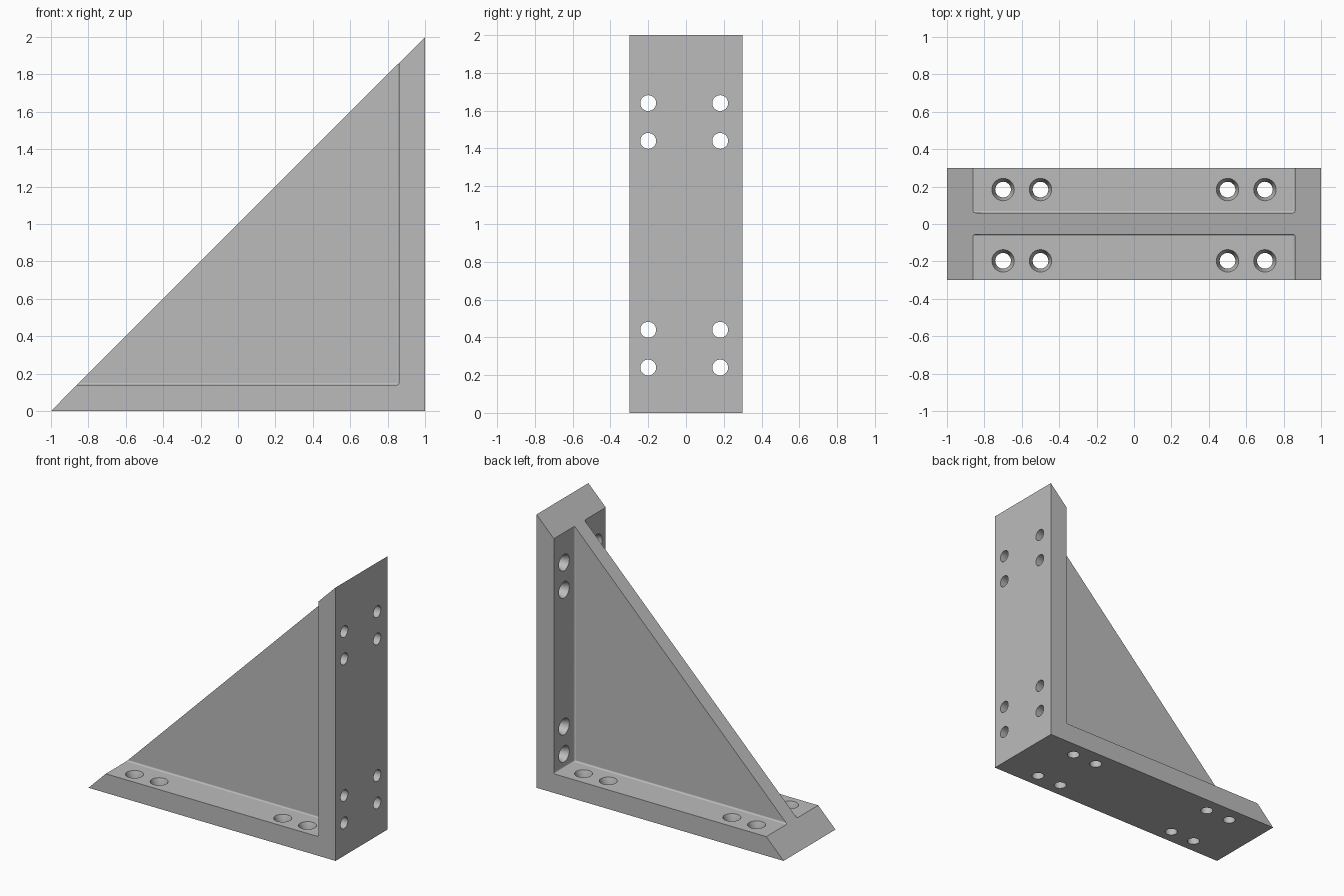
import bpy
import bmesh
from math import pi
from mathutils import Matrix, Vector

cube = bpy.data.objects.get("Cube")
if cube:
    bpy.data.objects.remove(cube, do_unlink=True)

THICK = 0.14        # plate thickness
HALF_DEPTH = 0.3
FILLET = 0.01

grey = bpy.data.materials.new("plain grey")
grey.use_nodes = True
colour = (0.5, 0.5, 0.5, 1)
grey.diffuse_color = colour
grey.node_tree.nodes["Principled BSDF"].inputs["Base Color"].default_value = colour


def make_object(name, bm):
    bmesh.ops.recalc_face_normals(bm, faces=bm.faces[:])
    mesh = bpy.data.meshes.new(name)
    bm.to_mesh(mesh)
    bm.free()
    mesh.materials.append(grey)
    obj = bpy.data.objects.new(name, mesh)
    bpy.context.collection.objects.link(obj)
    return obj


def prism(profile, y0, y1):
    """Extrude an x-z outline between two depths."""
    bm = bmesh.new()
    face = bm.faces.new([bm.verts.new((x, y0, z)) for x, z in profile])
    grown = bmesh.ops.extrude_face_region(bm, geom=[face])["geom"]
    verts = [g for g in grown if isinstance(g, bmesh.types.BMVert)]
    bmesh.ops.translate(bm, verts=verts, vec=(0, y1 - y0, 0))
    return bm


def cut(target, cutter):
    cutter.hide_render = True
    mod = target.modifiers.new("cut", "BOOLEAN")
    mod.operation = "DIFFERENCE"
    mod.solver = "EXACT"
    mod.object = cutter
    bpy.context.view_layer.objects.active = target
    bpy.ops.object.modifier_apply(modifier=mod.name)
    bpy.data.objects.remove(cutter, do_unlink=True)


# Triangular bracket body
bracket = make_object("angle_bracket", prism([(-1, 0), (1, 0), (1, 2)],
                                             -HALF_DEPTH, HALF_DEPTH))


# Side pockets, leaving a central web with a small fillet round its edges
def pocket(name, y_web, y_open):
    cx, cz = 1 - THICK, THICK
    bm = prism([(cx, cz), (cx, 2.6), (-1.6, 2.6), (-1.6, cz)], y_web, y_open)

    def near(v, x, z):
        return abs(v.co.x - x) < 1e-4 or abs(v.co.z - z) < 1e-4

    def filleted(e):
        a, b = e.verts
        on_wall = all(abs(v.co.x - cx) < 1e-4 for v in e.verts)
        on_base = all(abs(v.co.z - cz) < 1e-4 for v in e.verts)
        on_web = all(abs(v.co.y - y_web) < 1e-4 for v in e.verts)
        return on_wall + on_base + on_web == 2

    edges = [e for e in bm.edges if filleted(e)]
    rounded = bmesh.ops.bevel(bm, geom=edges, offset=FILLET, segments=4,
                              profile=0.5, affect="EDGES")
    for f in rounded["faces"]:
        f.smooth = True
    return make_object(name, bm)


cut(bracket, pocket("front_pocket", -0.055, -0.5))
cut(bracket, pocket("back_pocket", 0.06, 0.5))


# Countersunk screw holes, drilled along a plate's local z
def hole_cutter(name, places):
    bm = bmesh.new()
    outline = [(0, -0.05), (0.042, -0.05), (0.042, 0.09),
               (0.06, THICK), (0.06, 0.17), (0, 0.17)]
    for place in places:
        verts = [bm.verts.new((r, 0, h)) for r, h in outline]
        edges = [bm.edges.new(pair) for pair in zip(verts, verts[1:])]
        spun = bmesh.ops.spin(bm, geom=verts + edges, cent=(0, 0, 0),
                              axis=(0, 0, 1), angle=2 * pi, steps=32)
        new = [v for v in bm.verts if not v.tag]
        bmesh.ops.transform(bm, matrix=place, verts=new)
        for v in bm.verts:
            v.tag = True
    bmesh.ops.remove_doubles(bm, verts=bm.verts[:], dist=1e-4)
    for f in bm.faces:
        f.smooth = True
    return make_object(name, bm)


offsets = (-0.7, -0.5, 0.5, 0.7)
base_places = [Matrix.Translation((x, y, 0))
               for x in offsets for y in (-0.197, 0.184)]
turn = Matrix.Rotation(-pi / 2, 4, "Y")
wall_places = [Matrix.Translation((1, y, 0.94 + d)) @ turn
               for d in offsets for y in (-0.2, 0.181)]
cut(bracket, hole_cutter("base_holes", base_places))
cut(bracket, hole_cutter("wall_holes", wall_places))
